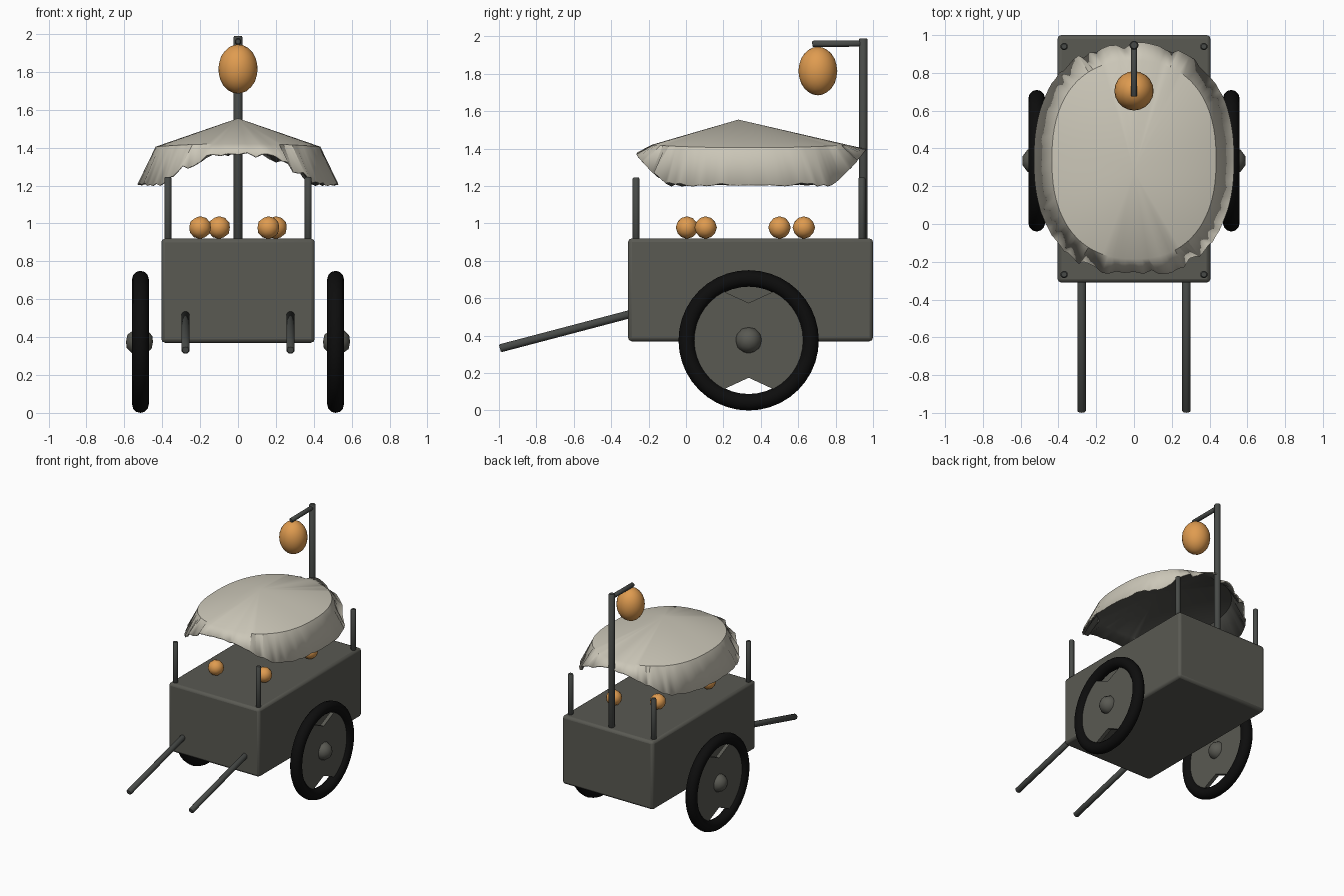
import bpy, bmesh, math, random
from mathutils import Vector

random.seed(4)
if "Cube" in bpy.data.objects:
    bpy.data.objects.remove(bpy.data.objects["Cube"])


def material(name, rgb):
    m = bpy.data.materials.new(name)
    m.use_nodes = True
    m.diffuse_color = (*rgb, 1)
    m.node_tree.nodes["Principled BSDF"].inputs["Base Color"].default_value = (*rgb, 1)
    return m


WOOD = material("grey wood", (0.1, 0.1, 0.085))
POLE = material("dark pole", (0.065, 0.07, 0.065))
RUBBER = material("black rubber", (0.004, 0.004, 0.004))
CLOTH = material("pale cloth", (0.6, 0.57, 0.48))
LINING = material("dark lining", (0.09, 0.09, 0.08))
ORANGE = material("orange", (0.74, 0.33, 0.08))


def finish(ob, name, mat, smooth=True, angle=40):
    ob.name = ob.data.name = name
    ob.data.materials.append(mat)
    bpy.ops.object.select_all(action="DESELECT")
    ob.select_set(True)
    bpy.context.view_layer.objects.active = ob
    if smooth:
        bpy.ops.object.shade_smooth_by_angle(angle=math.radians(angle))
    return ob


def from_bmesh(bm, name, mat, **kw):
    me = bpy.data.meshes.new(name)
    bmesh.ops.recalc_face_normals(bm, faces=bm.faces)
    bm.to_mesh(me)
    bm.free()
    ob = bpy.data.objects.new(name, me)
    bpy.context.collection.objects.link(ob)
    return finish(ob, name, mat, **kw)


def bevel(ob, width, segments=2):
    b = ob.modifiers.new("bevel", "BEVEL")
    b.width, b.segments = width, segments
    b.limit_method = "ANGLE"
    return ob


def rod(name, a, b, r, sides=8):
    a, b = Vector(a), Vector(b)
    bpy.ops.mesh.primitive_cylinder_add(vertices=sides, radius=r, depth=(b - a).length,
                                        location=(a + b) / 2)
    ob = bpy.context.object
    ob.rotation_euler = (b - a).to_track_quat("Z", "Y").to_euler()
    return bevel(finish(ob, name, POLE, angle=50), 0.006, 1)


def ball(name, loc, scale, mat, detail=2, angle=60):
    bpy.ops.mesh.primitive_ico_sphere_add(subdivisions=detail, radius=1, location=loc)
    bpy.context.object.scale = scale
    return finish(bpy.context.object, name, mat, angle=angle)


# Cart body
bpy.ops.mesh.primitive_cube_add(size=1, location=(0, 0.345, 0.645))
body = bpy.context.object
body.scale = (0.81, 1.31, 0.55)
bpy.ops.object.transform_apply(location=False, rotation=False, scale=True)
bevel(finish(body, "cart_body", WOOD), 0.02)

# Corner posts, handles and wheels on both sides
WHEEL_Y, WHEEL_Z = 0.335, 0.375
for side, s in (("left", 1), ("right", -1)):
    for end, y in (("front", -0.267), ("back", 0.94)):
        rod(f"{end}_{side}_post", (0.37 * s, y, 0.9), (0.37 * s, y, 1.245), 0.021)
    rod(f"{side}_handle", (0.277 * s, -0.28, 0.52), (0.277 * s, -0.995, 0.332), 0.024)

    bpy.ops.mesh.primitive_torus_add(major_radius=0.331, minor_radius=0.044,
                                     major_segments=40, minor_segments=12,
                                     location=(0.515 * s, WHEEL_Y, WHEEL_Z),
                                     rotation=(0, math.pi / 2, 0))
    finish(bpy.context.object, f"{side}_tyre", RUBBER, angle=60)

    # Wheel disc with a notch at the top and the bottom
    bm = bmesh.new()
    ring = []
    for half in (0, math.pi):
        ring.append((0.2, half))
        ring += [(0.3, half + math.radians(28 + i * 124 / 10)) for i in range(11)]
    verts = [bm.verts.new((0.5 * s, WHEEL_Y + r * math.sin(a), WHEEL_Z + r * math.cos(a)))
             for r, a in ring]
    hub = bm.verts.new((0.5 * s, WHEEL_Y, WHEEL_Z))
    faces = [bm.faces.new((hub, verts[i], verts[(i + 1) % len(verts)]))
             for i in range(len(verts))]
    out = bmesh.ops.extrude_face_region(bm, geom=faces)
    moved = [v for v in out["geom"] if isinstance(v, bmesh.types.BMVert)]
    bmesh.ops.translate(bm, verts=moved, vec=(0.03 * s, 0, 0))
    from_bmesh(bm, f"{side}_wheel_disc", WOOD)
    ball(f"{side}_wheel_hub", (0.52 * s, WHEEL_Y, WHEEL_Z), (0.075, 0.072, 0.072), WOOD, 2)

# Lantern pole, arm and lantern
rod("lantern_pole", (0, 0.947, 0.9), (0, 0.947, 1.99), 0.025)
rod("lantern_arm", (0, 0.96, 1.962), (0, 0.675, 1.96), 0.019)
ball("lantern", (0, 0.705, 1.815), (0.104, 0.104, 0.13), ORANGE, 3)

# Fruit on the counter
for i, (x, y) in enumerate([(-0.2, 0.005), (0.16, 0.105), (-0.1, 0.5), (0.2, 0.63)]):
    ball(f"fruit_{i + 1}", (x, y, 0.978), (0.06, 0.06, 0.06), ORANGE, 2)

# Cloth canopy: shallow cone, then a hem that drops low along the sides
bm = bmesh.new()
N = 96
peak = bm.verts.new((0, 0.28, 1.555))
mid, low = [], []
for i in range(N):
    a = 2 * math.pi * i / N
    c, d = math.cos(a), math.sin(a)
    x = 0.53 * math.copysign(abs(c) ** 0.85, c)
    y = 0.34 + 0.61 * math.copysign(abs(d) ** 0.85, d)
    z = max(1.21, 1.385 - 1.05 * x * x)
    ragged = random.uniform(-0.02, 0.015) * (0.2 + abs(d))
    mid.append(bm.verts.new((x * 0.82, 0.34 + (y - 0.34) * 0.86, 1.405 + 0.015 * d * d)))
    low.append(bm.verts.new((x, y + ragged * d, z + ragged)))
for i in range(N):
    j = (i + 1) % N
    bm.faces.new((peak, mid[i], mid[j]))
    bm.faces.new((mid[i], low[i], low[j], mid[j]))
canopy = from_bmesh(bm, "canopy", CLOTH, angle=35)
canopy.data.materials.append(LINING)
if canopy.data.polygons[0].normal.z < 0:
    canopy.data.flip_normals()
solid = canopy.modifiers.new("lining", "SOLIDIFY")
solid.thickness, solid.offset = 0.008, -1
solid.material_offset = 1
